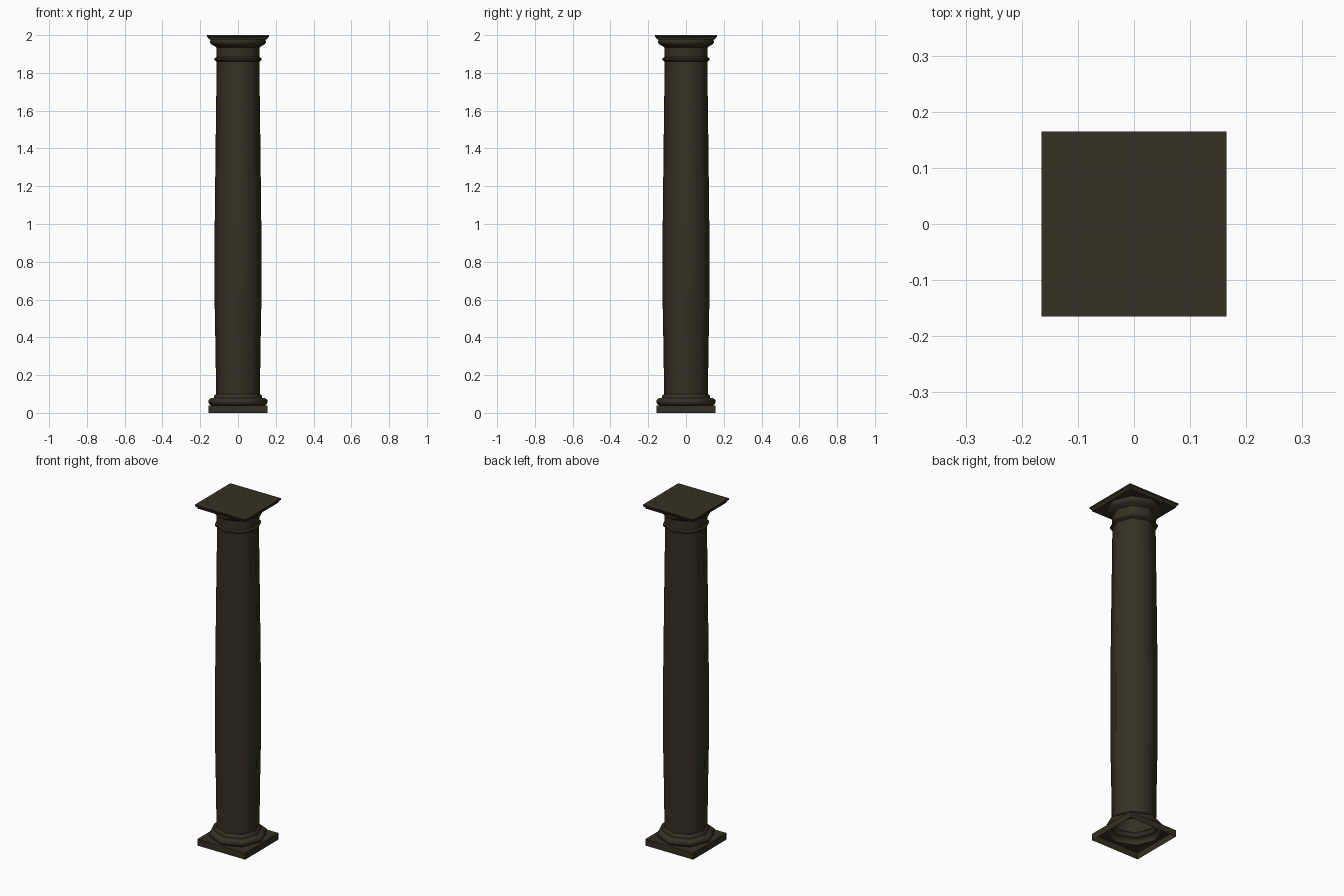
import bpy, bmesh
from math import cos, sin, pi

if "Cube" in bpy.data.objects:
    bpy.data.objects.remove(bpy.data.objects["Cube"])

SIDES = 8

stone = bpy.data.materials.new("dark_stone")
stone.diffuse_color = (0.034, 0.030, 0.016, 1)
stone.use_nodes = True
stone.node_tree.nodes["Principled BSDF"].inputs["Base Color"].default_value = stone.diffuse_color


def finish(name, bm, smooth_angle):
    bmesh.ops.recalc_face_normals(bm, faces=bm.faces)
    mesh = bpy.data.meshes.new(name)
    bm.to_mesh(mesh)
    bm.free()
    ob = bpy.data.objects.new(name, mesh)
    bpy.context.collection.objects.link(ob)
    mesh.materials.append(stone)
    bpy.ops.object.select_all(action='DESELECT')
    ob.select_set(True)
    bpy.context.view_layer.objects.active = ob
    bpy.ops.object.shade_smooth_by_angle(angle=smooth_angle)
    return ob


def ring(bm, r, z, n=SIDES, turn=0.0):
    vs = [bm.verts.new((r * cos(turn + 2 * pi * i / n),
                        r * sin(turn + 2 * pi * i / n), z)) for i in range(n)]
    return vs


def skin(bm, a, b):
    n = len(a)
    for i in range(n):
        j = (i + 1) % n
        bm.faces.new((a[i], a[j], b[j], b[i]))


def lathe(name, profile):
    bm = bmesh.new()
    rings = [ring(bm, r, z) for r, z in profile]
    for a, b in zip(rings, rings[1:]):
        skin(bm, a, b)
    return finish(name, bm, 0.9)


def square_plate(name, profile, hole, hole_first, cap_last):
    """Square stepped slab; one face is pierced by the column's ring."""
    bm = bmesh.new()
    loops = [ring(bm, h * 2 ** 0.5, z, 4, pi / 4) for h, z in profile]
    for a, b in zip(loops, loops[1:]):
        skin(bm, a, b)
    outer = loops[0] if hole_first else loops[-1]
    inner = ring(bm, hole, outer[0].co.z)
    # fan each square corner to the ring, then fill along each side
    for k in range(4):
        c, d = outer[k], outer[(k + 1) % 4]
        p = [inner[(2 * k + i) % SIDES] for i in range(4)]
        bm.faces.new((c, p[0], p[1]))
        bm.faces.new((c, p[1], p[2]))
        bm.faces.new((c, p[2], d))
    if cap_last:
        bm.faces.new(loops[-1])
    return finish(name, bm, 0.5)


# Square plinth, open underneath
square_plate("plinth", [(0.155, 0), (0.155, 0.038)], 0.14, False, False)

# Rounded base moulding
lathe("base_moulding", [(0.14, 0.038), (0.152, 0.046), (0.157, 0.057),
                        (0.155, 0.068), (0.145, 0.077), (0.128, 0.08),
                        (0.126, 0.092), (0.116, 0.1)])

# Shaft with a slight swelling
lathe("shaft", [(0.116, 0.1), (0.119, 0.33), (0.124, 0.6), (0.124, 0.94),
                (0.121, 1.2), (0.118, 1.46), (0.115, 1.69), (0.113, 1.86)])

# Neck ring and spreading capital
lathe("capital", [(0.113, 1.86), (0.125, 1.867), (0.125, 1.877),
                  (0.115, 1.883), (0.115, 1.935), (0.13, 1.945),
                  (0.143, 1.952), (0.149, 1.963), (0.145, 1.976)])

# Square top slab with a flared edge
square_plate("abacus", [(0.154, 1.976), (0.156, 1.984), (0.165, 1.993),
                        (0.165, 2.0)], 0.145, True, True)
